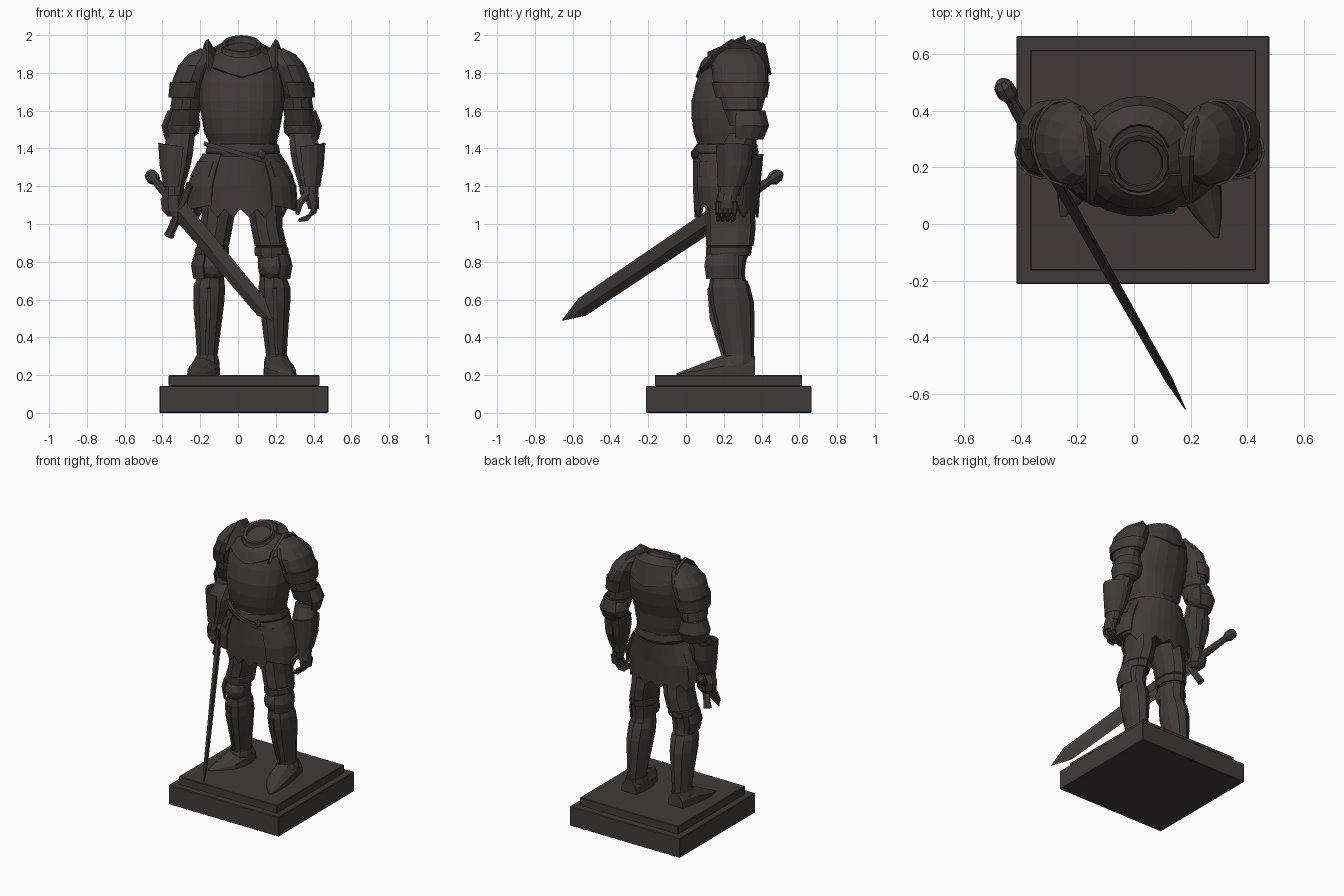
import bpy, bmesh, math
from mathutils import Vector

iron = bpy.data.materials.new("dark_iron")
iron.diffuse_color = (0.052, 0.044, 0.042, 1)


def make(name, verts, faces, thick=0):
    """Mesh object with consistent normals and optional plate thickness."""
    me = bpy.data.meshes.new(name)
    me.from_pydata([tuple(v) for v in verts], [], faces)
    bm = bmesh.new()
    bm.from_mesh(me)
    bmesh.ops.recalc_face_normals(bm, faces=bm.faces)
    bm.to_mesh(me)
    bm.free()
    me.materials.append(iron)
    ob = bpy.data.objects.new(name, me)
    bpy.context.collection.objects.link(ob)
    if thick:
        mod = ob.modifiers.new("thickness", 'SOLIDIFY')
        mod.thickness = thick
        mod.offset = 0
    return ob


def skin(name, rows, closed=True, thick=0):
    """Join rows of points with quads; closed rows get end caps."""
    n = len(rows[0])
    verts = [p for r in rows for p in r]
    faces = []
    for i in range(len(rows) - 1):
        for j in range(n if closed else n - 1):
            k = (j + 1) % n
            faces.append((i*n + j, i*n + k, (i+1)*n + k, (i+1)*n + j))
    if closed:
        faces += [tuple(range(n)), tuple(range((len(rows) - 1)*n, len(rows)*n))]
    return make(name, verts, faces, thick)


def X(s, x):
    """Side -1 keeps x, side +1 mirrors it across the figure's midline."""
    return x if s < 0 else 0.04 - x


def power(v, p):
    return math.copysign(abs(v)**p, v)


def ring(s, r, angles, p=1):
    z, cx, cy, rx, ry = r[:5]
    tilt = r[5] if len(r) > 5 else 0
    return [(X(s, cx + rx*power(math.cos(a), p)), cy + ry*power(math.sin(a), p),
             z + tilt*ry*math.sin(a)) for a in angles]


def loft(name, rings, n=12, s=-1, p=1):
    angles = [2*math.pi*(i + .5)/n for i in range(n)]
    return skin(name, [ring(s, r, angles, p) for r in rings])


def plate(name, rings, a0, a1, n=8, s=-1, thick=0.014, point=0, jag=0):
    """Curved armour plate over an arc; the last row can be pointed or jagged."""
    angles = [math.radians(a0 + (a1 - a0)*i/n) for i in range(n + 1)]
    rows = [ring(s, r, angles) for r in rings]
    rows[-1] = [(x, y, z - point*(1 - abs(2*i/n - 1)) - jag*(i % 2))
                for i, (x, y, z) in enumerate(rows[-1])]
    return skin(name, rows, False, thick)


def tube(name, pts, radii, n=6):
    pts = [Vector(p) for p in pts]
    rows = []
    for i, p in enumerate(pts):
        d = (pts[min(i + 1, len(pts) - 1)] - pts[max(i - 1, 0)]).normalized()
        u = d.orthogonal().normalized()
        v = d.cross(u)
        rows.append([p + radii[i]*(u*math.cos(t) + v*math.sin(t))
                     for t in (2*math.pi*k/n for k in range(n))])
    return skin(name, rows)


def ball(name, loc, scale, sub=2):
    bm = bmesh.new()
    bmesh.ops.create_icosphere(bm, subdivisions=sub, radius=1)
    verts = [[loc[k] + v.co[k]*scale[k] for k in range(3)] for v in bm.verts]
    faces = [[v.index for v in f.verts] for f in bm.faces]
    bm.free()
    return make(name, verts, faces)


def slab(name, x0, x1, y0, y1, z0, z1, bevel):
    rows = [[(x0, y0, z), (x1, y0, z), (x1, y1, z), (x0, y1, z)] for z in (z0, z1)]
    mod = skin(name, rows).modifiers.new("bevel", 'BEVEL')
    mod.width = bevel
    mod.segments = 1


# Stepped plinth
slab("plinth_lower", -.415, .478, -.212, .665, 0, .143, .004)
slab("plinth_upper", -.367, .432, -.165, .615, .14, .2, .004)

# Torso, gorget and open collar
loft("cuirass", [(1.38, .025, .22, .17, .15), (1.44, .025, .215, .185, .16),
                 (1.48, .02, .21, .2, .17), (1.56, .02, .208, .215, .18),
                 (1.65, .02, .222, .228, .195), (1.75, .02, .245, .225, .194),
                 (1.85, .02, .265, .208, .172), (1.905, .02, .268, .165, .145, .25),
                 (1.925, .018, .24, .11, .115, .35)], 20, p=.88)
plate("gorget", [(1.925, .018, .225, .115, .12, .4), (1.895, .02, .245, .17, .158, .25),
                 (1.85, .02, .255, .215, .198)], 205, 335, 8, point=.075)
plate("back_gorget", [(1.935, .018, .23, .11, .12, .35), (1.91, .02, .265, .17, .15, .25),
                      (1.84, .02, .262, .21, .184)], 20, 160, 8, point=.05)
loft("collar", [(1.89, .018, .22, .118, .118, .4), (1.935, .018, .215, .1, .1, .45),
                (1.955, .018, .213, .103, .1, .45), (1.953, .018, .213, .085, .084, .45),
                (1.928, .018, .215, .08, .08, .4)], 14)

# Waist belt and hip armour
loft("waist_belt", [(1.36, .025, .215, .19, .165), (1.38, .025, .215, .202, .172),
                    (1.42, .025, .215, .192, .165), (1.435, .025, .215, .17, .15)], 16)
tube("hanging_belt", [(-.175, .13, 1.425), (-.08, .06, 1.4), (.02, .038, 1.37),
                      (.11, .05, 1.345), (.2, .12, 1.32)], [.016]*5, 4)
ball("belt_buckle", (.125, .05, 1.37), (.025, .018, .03), 1)
loft("hip_skirt", [(1.1, .01, .22, .25, .15), (1.2, .01, .22, .255, .16),
                   (1.3, .015, .215, .222, .165), (1.4, .025, .215, .175, .155)], 20)
plate("front_apron", [(1.36, .02, .215, .2, .172), (1.2, .015, .215, .255, .172),
                      (1.08, .015, .215, .26, .165)], 232, 308, 8, jag=.045)
plate("rear_skirt", [(1.37, .02, .225, .2, .178), (1.22, .01, .22, .262, .168),
                     (1.08, .01, .22, .262, .16)], 20, 160, 12, jag=.045)

for s, side in ((-1, "right"), (1, "left")):
    # Tassets over the hips
    plate(side + "_tasset", [(1.37, .02, .215, .2, .172), (1.29, .015, .215, .242, .176),
                             (1.2, .01, .215, .272, .176), (1.1, .01, .215, .28, .165)],
          150, 238, 6, s, point=.03)
    plate(side + "_tasset_lame", [(1.33, .02, .215, .228, .18), (1.25, .015, .215, .262, .18)],
          165, 230, 4, s)

    # Shoulder guard with standing flange
    loft(side + "_pauldron", [(1.66, -.27, .295, .078, .115), (1.69, -.265, .293, .09, .13),
                              (1.76, -.25, .288, .1, .146), (1.84, -.22, .282, .098, .148),
                              (1.9, -.185, .28, .08, .11), (1.93, -.16, .28, .04, .06)], 14, s)
    plate(side + "_pauldron_lame", [(1.75, -.252, .29, .104, .15), (1.67, -.268, .294, .096, .132)],
          60, 290, 10, s, .01)
    low = [(-.15, .08, 1.81), (-.135, .14, 1.86), (-.12, .24, 1.9), (-.145, .34, 1.9), (-.19, .41, 1.84)]
    rise = [.02, .045, .075, .05, .02]
    skin(side + "_shoulder_flange",
         [[(X(s, x), y, z) for x, y, z in low],
          [(X(s, x - .6*h), y, z + h) for (x, y, z), h in zip(low, rise)]], False, .018)

    # Arm armour
    loft(side + "_upper_arm", [(1.52, -.285, .315, .075, .085), (1.6, -.278, .3, .08, .1),
                               (1.605, -.278, .3, .085, .106), (1.65, -.272, .295, .084, .11),
                               (1.72, -.27, .292, .08, .11)], 12, s)
    ball(side + "_elbow_guard", (X(s, -.293), .345, 1.525), (.098, .083, .09))
    plate(side + "_elbow_wing", [(1.6, -.285, .325, .085, .09), (1.52, -.293, .33, .11, .105),
                                 (1.45, -.3, .32, .085, .085)], 60, 220, 6, s, .01)
    loft(side + "_forearm", [(1.15, -.338, .225, .05, .058), (1.2, -.335, .235, .054, .061),
                             (1.3, -.325, .253, .076, .083), (1.38, -.318, .263, .085, .093),
                             (1.48, -.3, .305, .075, .075)], 10, s)
    plate(side + "_gauntlet_cuff", [(1.2, -.335, .237, .056, .065), (1.31, -.328, .256, .082, .088),
                                    (1.41, -.322, .258, .096, .096)], 80, 290, 8, s, .01, -.02)

    # Leg armour
    loft(side + "_thigh", [(.82, -.138, .22, .078, .105), (.88, -.135, .23, .083, .118),
                           (.885, -.133, .232, .09, .126), (.98, -.113, .237, .088, .132),
                           (1.15, -.095, .23, .1, .13)], 10, s)
    loft(side + "_thigh_band", [(.83, -.138, .225, .09, .116), (.85, -.138, .226, .096, .12),
                                (.875, -.136, .228, .094, .122), (.885, -.135, .23, .08, .11)], 10, s)
    loft(side + "_knee_joint", [(.68, -.148, .225, .08, .098), (.73, -.146, .218, .076, .093),
                                (.78, -.145, .215, .082, .1), (.84, -.142, .222, .08, .105)], 10, s)
    ball(side + "_knee_guard", (X(s, -.142), .17, .775), (.08, .073, .078))
    plate(side + "_knee_wing", [(.84, -.145, .21, .083, .105), (.78, -.15, .205, .094, .11),
                                (.71, -.148, .21, .083, .105)], 140, 250, 6, s, .01)
    loft(side + "_greave", [(.25, -.168, .275, .064, .088), (.31, -.163, .277, .058, .083),
                            (.45, -.158, .26, .072, .102), (.58, -.155, .243, .086, .118),
                            (.665, -.152, .23, .089, .11), (.7, -.15, .225, .078, .1)], 10, s)
    tube(side + "_shin_ridge", [(X(s, -.153), .122, .66), (X(s, -.158), .137, .5),
                                (X(s, -.165), .194, .31)], [.014, .016, .012], 4)
    loft(side + "_ankle_flare", [(.2, -.17, .275, .073, .088), (.27, -.168, .273, .074, .093),
                                 (.3, -.164, .277, .062, .088)], 10, s)

    # Pointed foot plates, the left one reaching further forward
    reach = 1 if s > 0 else .82
    rows = []
    for y, cx, w, h in ((.365, -.168, .06, .1), (.28, -.17, .076, .13), (.2, -.178, .083, .11),
                        (.1, -.195, .075, .07), (.03, -.22, .05, .042), (-.05, -.252, .008, .012)):
        y = .365 - (.365 - y)*reach
        rows.append([(X(s, cx + w*a), y, .198 + h*b) for a, b in
                     ((-1, 0), (-.95, .45), (-.5, .88), (0, 1), (.5, .88), (.95, .45), (1, 0))])
    skin(side + "_foot", rows)

# Gripping right hand
loft("right_fist", [(1.04, -.335, .235, .04, .04), (1.07, -.34, .245, .068, .06),
                    (1.13, -.345, .25, .07, .066), (1.18, -.338, .24, .055, .06)], 8)

# Relaxed left hand
loft("left_palm", [(1.08, .4, .215, .03, .05), (1.13, .393, .217, .04, .053),
                   (1.18, .378, .227, .045, .056)], 8)
for i in range(4):
    y = .178 + .026*i
    tube(f"left_finger_{i + 1}", [(.41, y, 1.12), (.4, y, 1.065), (.365, y - .005, 1.03),
                                  (.322, y - .01, 1.02)], [.018, .018, .016, .01])
tube("left_thumb", [(.37, .19, 1.16), (.325, .175, 1.11), (.315, .165, 1.05)], [.022, .02, .011])

# Sword pointing forward and down
pommel, tip = Vector((-.455, .475, 1.25)), Vector((.182, -.655, .49))
d = (tip - pommel).normalized()
g = Vector((.13, -.13, .3))
g = (g - d*g.dot(d)).normalized()
m = d.cross(g)
length = (tip - pommel).length


def at(t, a=0, b=0):
    return pommel + d*t + g*a + m*b


tube("sword_pommel", [at(-.04), at(-.02), at(.02), at(.05)], [.018, .034, .037, .02], 8)
tube("sword_grip", [at(.03), at(.19), at(.36)], [.021, .026, .023], 8)
guard = at(.35)
tube("sword_guard", [guard - g*.16, guard - g*.13, guard, guard + g*.13, guard + g*.16],
     [.028, .024, .026, .024, .028], 6)
skin("sword_blade", [[at(t, w), at(t, 0, h), at(t, -w), at(t, 0, -h)] for t, w, h in
                     ((.34, .062, .02), (.8, .058, .018), (length - .14, .054, .014),
                      (length, .002, .002))])
